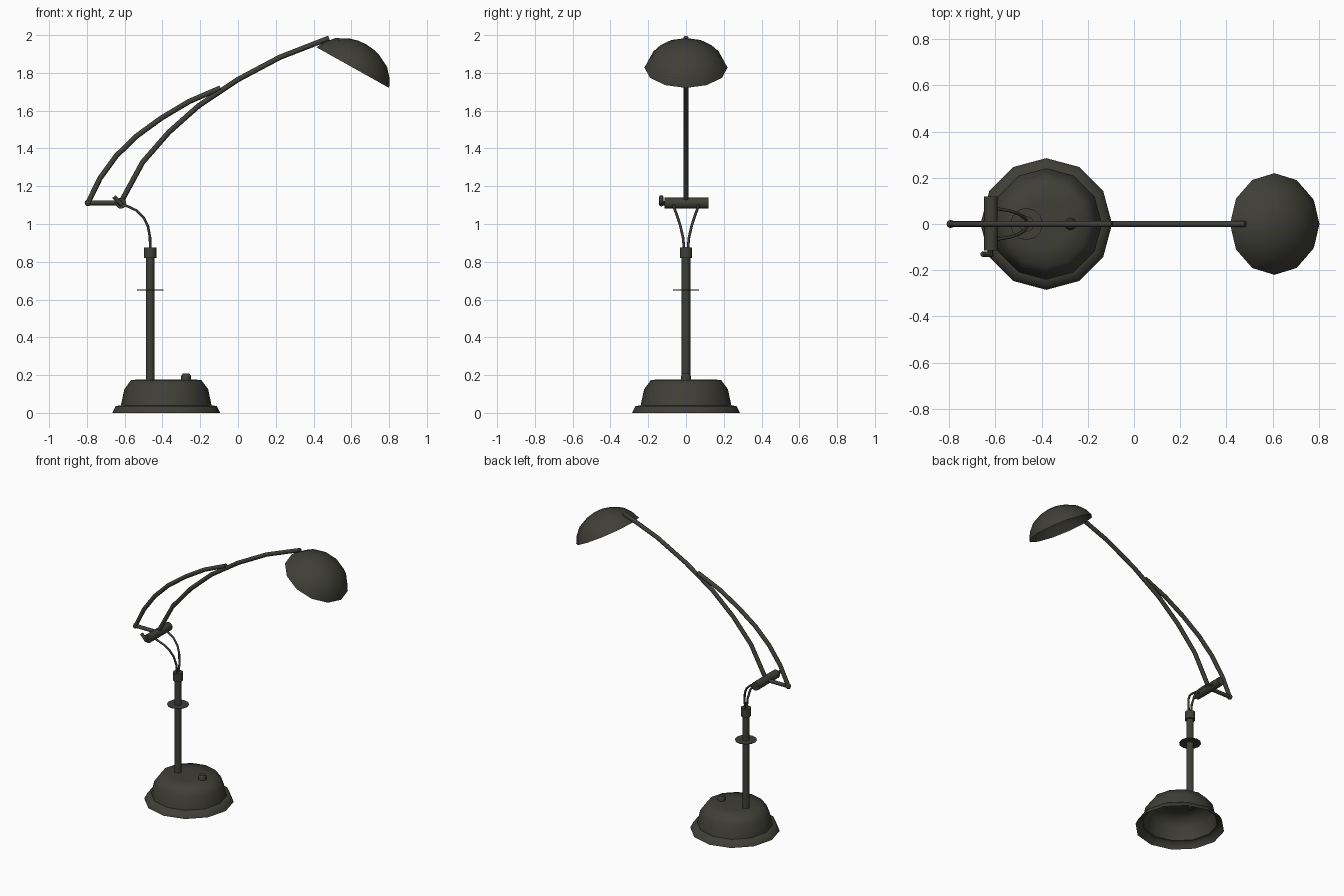
import bpy, bmesh, math
from mathutils import Vector, Matrix

if "Cube" in bpy.data.objects:
    bpy.data.objects.remove(bpy.data.objects["Cube"])

dark = bpy.data.materials.new("dark_olive_metal")
dark.diffuse_color = (0.050, 0.049, 0.039, 1)
dark.use_nodes = True
dark.node_tree.nodes["Principled BSDF"].inputs["Base Color"].default_value = dark.diffuse_color


def finish(ob, angle=40):
    ob.data.materials.clear()
    ob.data.materials.append(dark)
    bpy.ops.object.select_all(action='DESELECT')
    ob.select_set(True)
    bpy.context.view_layer.objects.active = ob
    bpy.ops.object.shade_smooth_by_angle(angle=math.radians(angle))
    return ob


def lathe(name, profile, loc, n=12, rot=None, angle=40):
    """Spin (radius, height) points, listed bottom to top, about local z."""
    bm = bmesh.new()
    rings = []
    for r, z in profile:
        if r == 0:
            rings.append([bm.verts.new((0, 0, z))])
        else:
            rings.append([bm.verts.new((r * math.cos(2 * math.pi * i / n),
                                        r * math.sin(2 * math.pi * i / n), z)) for i in range(n)])
    for a, b in zip(rings, rings[1:]):
        for i in range(n):
            j = (i + 1) % n
            if len(a) == 1:
                bm.faces.new((a[0], b[j], b[i]))
            elif len(b) == 1:
                bm.faces.new((a[i], a[j], b[0]))
            else:
                bm.faces.new((a[i], a[j], b[j], b[i]))
    me = bpy.data.meshes.new(name)
    bm.to_mesh(me)
    bm.free()
    ob = bpy.data.objects.new(name, me)
    bpy.context.collection.objects.link(ob)
    ob.matrix_world = Matrix.Translation(loc) @ (rot or Matrix())
    return finish(ob, angle)


def rod(name, r, z0, z1, loc, n=12, rot=None):
    return lathe(name, [(0, z0), (r, z0), (r, z1), (0, z1)], loc, n, rot)


def tube(name, pts, r, smooth=False):
    cu = bpy.data.curves.new(name, 'CURVE')
    cu.dimensions = '3D'
    cu.bevel_depth = r
    cu.bevel_resolution = 2
    cu.use_fill_caps = True
    sp = cu.splines.new('POLY')
    sp.points.add(len(pts) - 1)
    for p, co in zip(sp.points, pts):
        p.co = (*co, 1)
    ob = bpy.data.objects.new(name, cu)
    bpy.context.collection.objects.link(ob)
    bpy.ops.object.select_all(action='DESELECT')
    ob.select_set(True)
    bpy.context.view_layer.objects.active = ob
    bpy.ops.object.convert(target='MESH')
    return finish(bpy.context.view_layer.objects.active, 50)


# Hollow domed base with flared rim
lathe("base", [(0.285, 0), (0.268, 0.036), (0.24, 0.04), (0.222, 0.125),
               (0.185, 0.175), (0.10, 0.177), (0, 0.178)], (-0.38, 0, 0), angle=60)

# Switch button
lathe("switch", [(0.026, 0.17), (0.026, 0.195), (0.018, 0.208), (0, 0.208)], (-0.275, 0, 0), 8)

# Post, disc and collar
PX = -0.465
rod("post", 0.023, 0.17, 0.83, (PX, 0, 0))
rod("post_disc", 0.07, 0.648, 0.652, (PX, 0, 0))
rod("post_collar", 0.033, 0.82, 0.876, (PX, 0, 0))

# Pair of bent wires from the collar to the pivot
for side, s in (("front", -1), ("back", 1)):
    tube("support_wire_" + side,
         [(-0.465, s * 0.010, 0.87), (-0.466, s * 0.016, 0.93), (-0.477, s * 0.030, 0.99),
          (-0.50, s * 0.044, 1.035), (-0.54, s * 0.058, 1.073), (-0.62, s * 0.07, 1.11)], 0.007)

# Pivot barrel along y with a clamp lever
along_y = Matrix.Rotation(math.radians(-90), 4, 'X')
rod("pivot_barrel", 0.029, -0.115, 0.12, (-0.62, 0, 1.11), 12, along_y)
rod("lever_pin", 0.011, -0.14, -0.11, (-0.622, 0, 1.11), 8, along_y)
tube("clamp_lever", [(-0.615, -0.131, 1.10), (-0.657, -0.131, 1.145)], 0.011)

# Main arm, bracing arm and rear link
main = [(-0.62, 1.115), (-0.505, 1.327), (-0.366, 1.486), (-0.206, 1.628),
        (0, 1.765), (0.222, 1.883), (0.482, 1.984)]
brace = [(-0.794, 1.112), (-0.73, 1.243), (-0.645, 1.36), (-0.54, 1.463),
         (-0.407, 1.56), (-0.26, 1.648), (-0.093, 1.72)]
for name, pts in (("main_arm", main), ("brace_arm", brace)):
    tube(name, [(x, 0, z) for x, z in pts], 0.014)
tube("rear_link", [(-0.794, 0, 1.112), (-0.62, 0, 1.112)], 0.013)
lathe("rear_joint", [(0, -0.018), (0.013, -0.013), (0.018, 0), (0.013, 0.013), (0, 0.018)],
      (-0.794, 0, 1.112), 8, angle=60)

# Open tilted lamp shade
lathe("lamp_shade", [(0.22, 0), (0.200, 0.042), (0.157, 0.091), (0.09, 0.126),
                     (0.045, 0.138), (0, 0.142)], (0.608, 0, 1.828), 12,
      Matrix.Rotation(math.radians(29.2), 4, 'Y'), 60)
